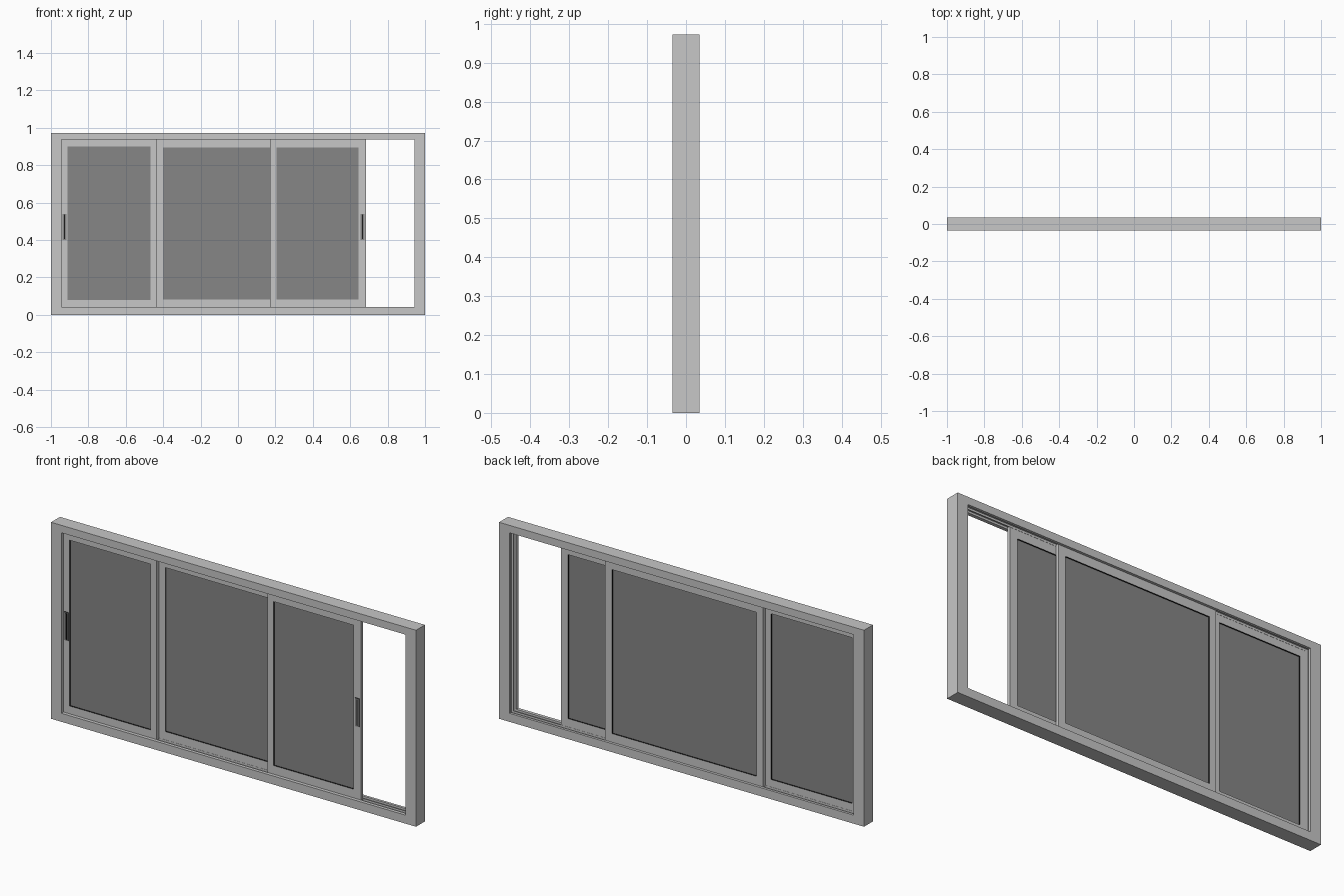
import bpy, bmesh

if "Cube" in bpy.data.objects:
    bpy.data.objects.remove(bpy.data.objects["Cube"])

def material(name, v):
    m = bpy.data.materials.new(name)
    m.diffuse_color = (v, v, v, 1)
    m.use_nodes = True
    m.node_tree.nodes["Principled BSDF"].inputs["Base Color"].default_value = m.diffuse_color
    return m

FRAME = material("frame_grey", 0.57)
GLASS = material("dark_glass", 0.24)
BLACK = material("black_seal", 0.01)

def finish(bm, name, mats):
    bmesh.ops.recalc_face_normals(bm, faces=bm.faces)
    me = bpy.data.meshes.new(name)
    bm.to_mesh(me)
    bm.free()
    for m in mats:
        me.materials.append(m)
    ob = bpy.data.objects.new(name, me)
    bpy.context.collection.objects.link(ob)
    return ob

def ring(name, outer, inner, y0, y1, mats):
    """Rectangular ring (x0, x1, z0, z1) with depth; last material lines the hole."""
    bm = bmesh.new()
    def loop(r, y):
        x0, x1, z0, z1 = r
        return [bm.verts.new(p) for p in ((x0, y, z0), (x1, y, z0), (x1, y, z1), (x0, y, z1))]
    of, inf, ob, inb = loop(outer, y0), loop(inner, y0), loop(outer, y1), loop(inner, y1)
    for a, b, slot in ((of, inf, 0), (inf, inb, len(mats) - 1), (inb, ob, 0), (ob, of, 0)):
        for i in range(4):
            j = (i + 1) % 4
            bm.faces.new((a[i], a[j], b[j], b[i])).material_index = slot
    return finish(bm, name, mats)

def box(name, x0, x1, y0, y1, z0, z1, mats):
    """Box; last material goes on the faces turned sideways, up or down."""
    bm = bmesh.new()
    bmesh.ops.create_cube(bm, size=1)
    for v in bm.verts:
        v.co = ((x0 + x1) / 2 + v.co.x * (x1 - x0),
                (y0 + y1) / 2 + v.co.y * (y1 - y0),
                (z0 + z1) / 2 + v.co.z * (z1 - z0))
    bm.normal_update()
    for f in bm.faces:
        f.material_index = 0 if abs(f.normal.y) > 0.5 else len(mats) - 1
    return finish(bm, name, mats)

# Outer frame: front lip, recessed channel, divider rib, back lip
H = 0.973
OUTER = (-1, 1, 0, H)
LIP = (-0.943, 0.943, 0.042, 0.936)
CHANNEL = (-0.955, 0.955, 0.032, 0.946)
for name, hole, y0, y1 in (("front_lip", LIP, -0.035, -0.018),
                           ("front_channel", CHANNEL, -0.018, 0.001),
                           ("divider_rib", LIP, 0.001, 0.003),
                           ("back_channel", CHANNEL, 0.003, 0.022),
                           ("back_lip", LIP, 0.022, 0.035)):
    ring(name, OUTER, hole, y0, y1, [FRAME])

# Sashes: frame with black seal inside, glass pane set back
def sash(name, x0, x1, gx0, gx1, gz0, gz1, y0, y1):
    ring(name + "_sash", (x0, x1, 0.036, 0.942), (gx0, gx1, gz0, gz1), y0, y1, [FRAME, BLACK])
    mid = (y0 + y1) / 2
    box(name + "_glass", gx0, gx1, mid - 0.002, mid + 0.002, gz0, gz1, [GLASS])

sash("left", -0.95, -0.435, -0.912, -0.468, 0.079, 0.90, -0.015, 0.002)
sash("right", 0.171, 0.684, 0.206, 0.644, 0.083, 0.895, -0.015, 0.002)
sash("middle", -0.436, 0.431, -0.40, 0.392, 0.083, 0.895, 0.002, 0.019)

# Pull handles: thin plates with dark edges
for name, x in (("left_handle", -0.928), ("right_handle", 0.665)):
    box(name, x - 0.011, x + 0.011, -0.019, -0.014, 0.40, 0.54, [GLASS, BLACK])
    box(name + "_groove", x - 0.003, x + 0.003, -0.0195, -0.0185, 0.405, 0.535, [BLACK])
